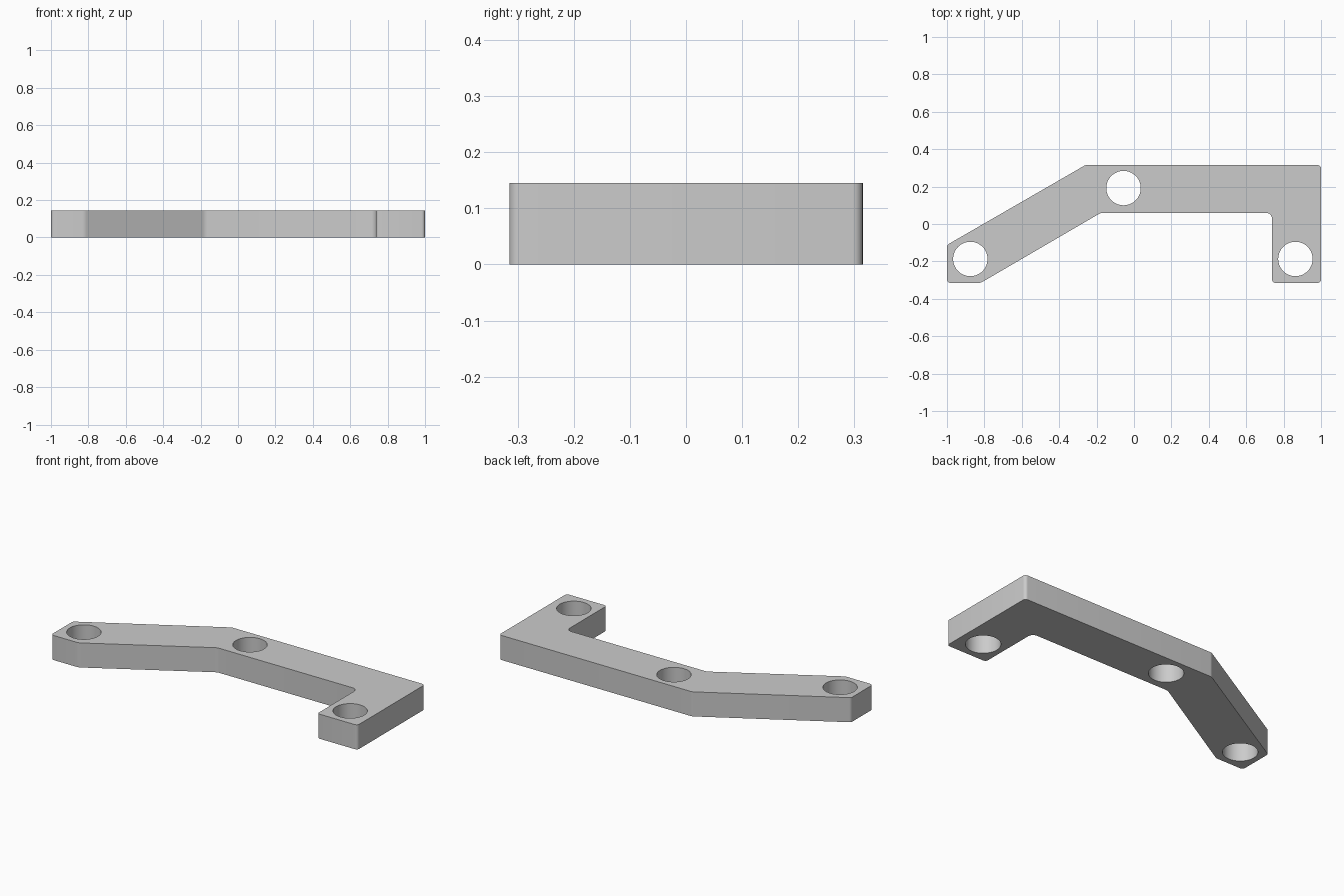
import bpy
from math import cos, sin, pi, tan
from mathutils import Vector

if "Cube" in bpy.data.objects:
    bpy.data.objects.remove(bpy.data.objects["Cube"])

THICKNESS = 0.145
HOLE_RADIUS = 0.092

# Outline corners, counter-clockwise: x, y, corner radius
OUTLINE = [
    (-1, -0.315, 0.02), (-0.82, -0.315, 0.05), (-0.177, 0.06, 0.05),
    (0.738, 0.06, 0.032), (0.738, -0.315, 0.018), (1, -0.315, 0.018),
    (1, 0.315, 0.018), (-0.26, 0.315, 0.03), (-1, -0.112, 0.02),
]
HOLES = [(-0.875, -0.187), (-0.056, 0.192), (0.863, -0.187)]


def rounded(corners, steps=6):
    """Replace each corner with a tangent arc."""
    points = []
    for i, (x, y, radius) in enumerate(corners):
        corner = Vector((x, y))
        before = (Vector(corners[i - 1][:2]) - corner).normalized()
        after = (Vector(corners[(i + 1) % len(corners)][:2]) - corner).normalized()
        half = before.angle(after) / 2
        start = corner + before * radius / tan(half)
        centre = corner + (before + after).normalized() * radius / sin(half)
        end = corner + after * radius / tan(half)
        a, b = start - centre, end - centre
        sweep = a.angle(b)
        for k in range(steps + 1):
            t = k / steps
            points.append(centre + (a * sin((1 - t) * sweep) + b * sin(t * sweep)) / sin(sweep))
    return points


def circle(x, y, radius, sides=64):
    return [Vector((x + radius * cos(2 * pi * i / sides),
                    y + radius * sin(2 * pi * i / sides))) for i in range(sides)]


def add_loop(curve, points):
    spline = curve.splines.new("POLY")
    spline.points.add(len(points) - 1)
    for slot, p in zip(spline.points, points):
        slot.co = (p.x, p.y, 0, 1)
    spline.use_cyclic_u = True


# Plate profile with three bolt holes, extruded to thickness
curve = bpy.data.curves.new("bracket_profile", "CURVE")
curve.dimensions = "2D"
curve.fill_mode = "BOTH"
curve.extrude = THICKNESS / 2
add_loop(curve, rounded(OUTLINE))
for x, y in HOLES:
    add_loop(curve, circle(x, y, HOLE_RADIUS))

bracket = bpy.data.objects.new("bracket", curve)
bpy.context.collection.objects.link(bracket)
bracket.location.z = THICKNESS / 2
bpy.ops.object.select_all(action="DESELECT")
bracket.select_set(True)
bpy.context.view_layer.objects.active = bracket
bpy.ops.object.convert(target="MESH")
bracket = bpy.context.view_layer.objects.active

# Weld caps to walls so the solid is closed
bpy.ops.object.mode_set(mode="EDIT")
bpy.ops.mesh.select_all(action="SELECT")
bpy.ops.mesh.remove_doubles(threshold=0.0001)
bpy.ops.mesh.normals_make_consistent(inside=False)
bpy.ops.object.mode_set(mode="OBJECT")
bpy.ops.object.shade_smooth_by_angle(angle=pi / 6)

# Plain grey material
grey = bpy.data.materials.new("plain_grey")
grey.use_nodes = True
color = (0.6, 0.6, 0.6, 1)
grey.diffuse_color = color
grey.node_tree.nodes["Principled BSDF"].inputs["Base Color"].default_value = color
bracket.data.materials.clear()
bracket.data.materials.append(grey)
